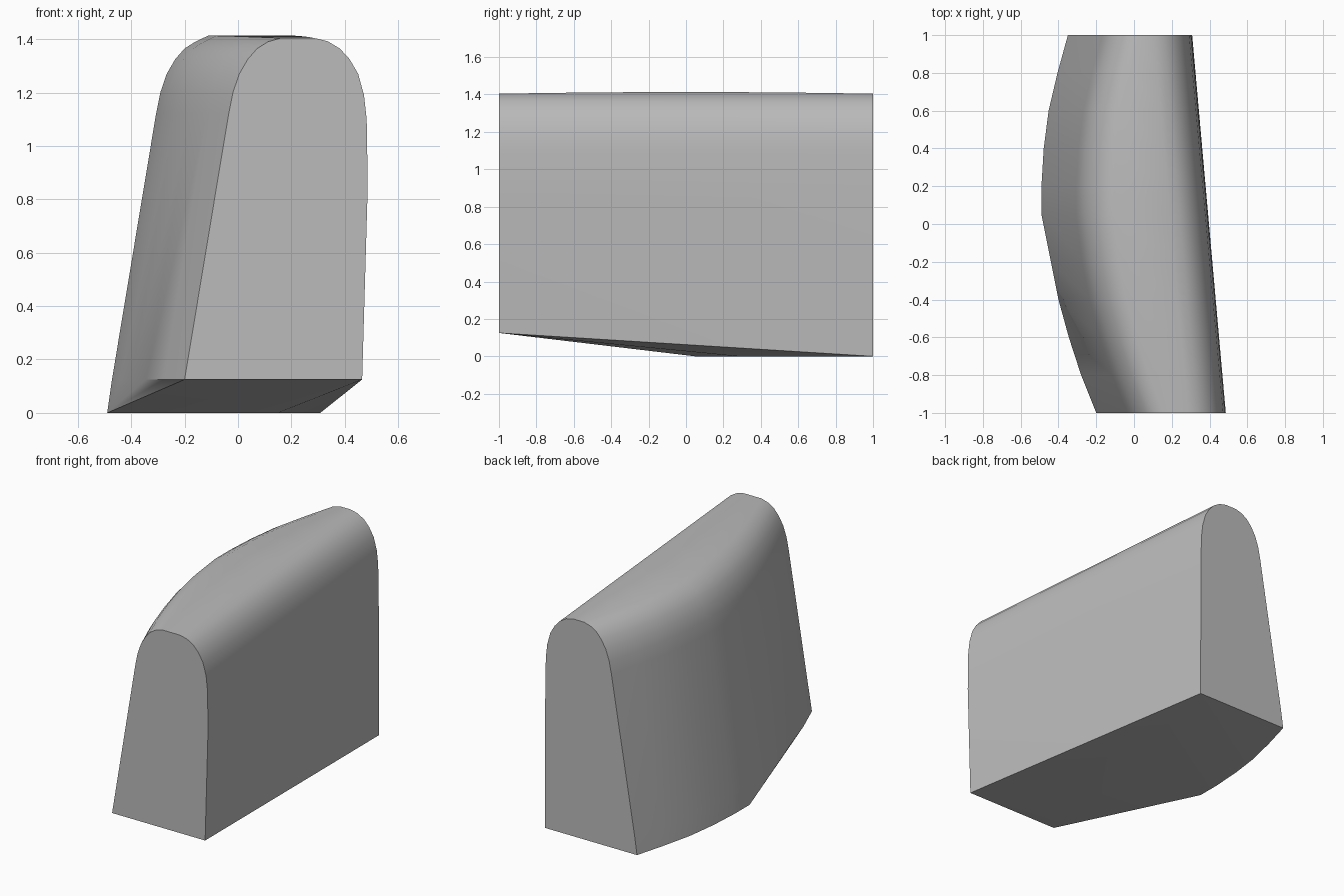
import bpy
import bmesh
import math

cube = bpy.data.objects.get("Cube")
if cube:
    bpy.data.objects.remove(cube, do_unlink=True)

grey = bpy.data.materials.new("plain grey")
grey.use_nodes = True
colour = (0.5, 0.5, 0.5, 1)
grey.diffuse_color = colour
grey.node_tree.nodes["Principled BSDF"].inputs["Base Color"].default_value = colour

# Bulging left wall: (y, x) at the height of the front lower edge
LEFT_PLAN = [(-1, -0.20), (-0.8, -0.28), (-0.6, -0.345), (-0.4, -0.40), (-0.2, -0.44),
             (0.05, -0.472), (0.2, -0.472), (0.4, -0.46), (0.6, -0.434),
             (0.8, -0.387), (1, -0.332)]
# Section shape: (inward offset, z) from each wall up to the crest
LEFT_SIDE = [(0, 0.125), (0.165, 1.12), (0.181, 1.2), (0.205, 1.27), (0.237, 1.325),
             (0.272, 1.365), (0.312, 1.39), (0.36, 1.404)]
RIGHT_SIDE = [(0, 0.85), (0.004, 1.1), (0.014, 1.19), (0.036, 1.27), (0.068, 1.325),
              (0.105, 1.365), (0.15, 1.392), (0.2, 1.404)]
FOOT = -0.018


def section(y, left):
    """Points of one cross-section of the block."""
    right = 0.396 - 0.09 * y
    bump = 0.009 * (1 - y * y)
    points = [(left + d, y, z + (bump if z > 1.4 else 0)) for d, z in LEFT_SIDE]
    points += [(right - d, y, z + (bump if z > 1.4 else 0)) for d, z in RIGHT_SIDE]
    if y > 0:
        points.append((left + FOOT, y, 0))
    return points


# Rounded block: convex skin around the sections and the lower corners
points = [p for y, left in LEFT_PLAN for p in section(y, left)]
points += [(0.465, -1, 0.125), (0.308, 1, 0), (0.15, 0.28, 0)]

bm = bmesh.new()
for p in points:
    bm.verts.new(p)
hull = bmesh.ops.convex_hull(bm, input=bm.verts)
spare = {g for g in hull["geom_interior"] + hull["geom_unused"]
         if isinstance(g, bmesh.types.BMVert)}
bmesh.ops.delete(bm, geom=list(spare), context="VERTS")
bmesh.ops.dissolve_limit(bm, angle_limit=math.radians(0.2), verts=bm.verts, edges=bm.edges)
bmesh.ops.recalc_face_normals(bm, faces=bm.faces)

mesh = bpy.data.meshes.new("rounded_block")
bm.to_mesh(mesh)
bm.free()
mesh.materials.append(grey)
block = bpy.data.objects.new("rounded_block", mesh)
bpy.context.collection.objects.link(block)

bpy.ops.object.select_all(action="DESELECT")
block.select_set(True)
bpy.context.view_layer.objects.active = block
bpy.ops.object.shade_smooth_by_angle(angle=math.radians(30))
